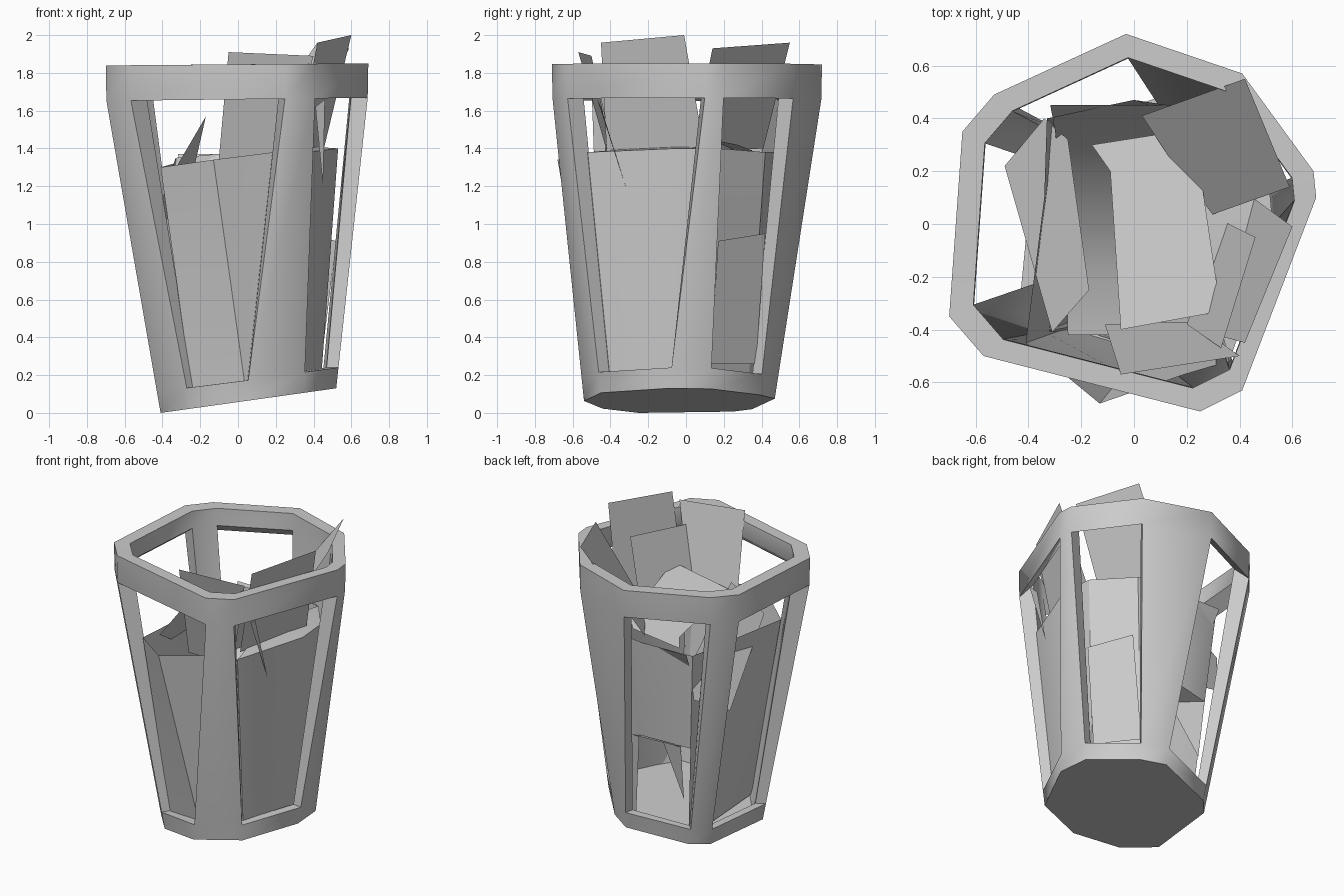
import bpy, bmesh, math
from mathutils import Vector

cube = bpy.data.objects.get("Cube")
if cube:
    bpy.data.objects.remove(cube, do_unlink=True)

grey = bpy.data.materials.new("plain grey")
grey.use_nodes = True
COLOUR = (0.6, 0.6, 0.6, 1)
grey.diffuse_color = COLOUR
grey.node_tree.nodes["Principled BSDF"].inputs["Base Color"].default_value = COLOUR


def finish(bm, name, smooth=None, recalc=True):
    if recalc:
        bmesh.ops.recalc_face_normals(bm, faces=bm.faces[:])
    mesh = bpy.data.meshes.new(name)
    bm.to_mesh(mesh)
    bm.free()
    mesh.materials.append(grey)
    obj = bpy.data.objects.new(name, mesh)
    bpy.context.collection.objects.link(obj)
    if smooth:
        bpy.ops.object.select_all(action='DESELECT')
        obj.select_set(True)
        bpy.context.view_layer.objects.active = obj
        bpy.ops.object.shade_smooth_by_angle(angle=math.radians(smooth))
    return obj


# Bin outline at the rim and at the foot, counter-clockwise from the front
RIM = [(.25, -.71), (.41, -.63), (.69, .10), (.68, .20), (.41, .57),
       (-.03, .72), (-.53, .49), (-.65, .35), (-.70, -.35), (-.57, -.50)]
FOOT = [(.04, -.54), (.35, -.45), (.52, -.09), (.50, .13), (.27, .39),
        (.13, .47), (-.27, .35), (-.36, .25), (-.41, -.25), (-.25, -.44)]
WINDOWS = {1, 3, 5, 7, 9}
N = len(RIM)
CENTRE = Vector((.03, 0))


def bin_ring(bm, level, inner):
    """Ring of vertices; level 0 foot, 1 sill, 2 window head, 3 rim."""
    ring = []
    for r, f in zip(RIM, FOOT):
        r, f = Vector(r), Vector(f)
        base = .14 * (f.x + .41)
        head = 1.66 + .012 * r.x
        z = (base, base + .11, head, 1.845 + .008 * r.x)[level]
        t = max(0, (z - base) / (head - base)) if level < 2 else 1
        p = f.lerp(r * .995, t) if level < 3 else r
        if inner:
            p = CENTRE + (p - CENTRE) * .875
            z += (.05, 0, .07, 0)[level]
        ring.append(bm.verts.new((p.x, p.y, z)))
    return ring


# Bin: double wall with five open windows, a rim and a sloping floor
bm = bmesh.new()
outer = [bin_ring(bm, k, False) for k in range(4)]
inner = [bin_ring(bm, k, True) for k in range(4)]
for i in range(N):
    j = (i + 1) % N
    for k in range(3):
        if k == 1 and i in WINDOWS:
            continue
        bm.faces.new((outer[k][i], outer[k][j], outer[k + 1][j], outer[k + 1][i]))
        bm.faces.new((inner[k][j], inner[k][i], inner[k + 1][i], inner[k + 1][j]))
    bm.faces.new((outer[3][i], outer[3][j], inner[3][j], inner[3][i]))
    if i in WINDOWS:
        bm.faces.new((outer[1][i], outer[1][j], inner[1][j], inner[1][i]))
        bm.faces.new((outer[2][j], outer[2][i], inner[2][i], inner[2][j]))
        for a in (i, j):
            bm.faces.new((outer[1][a], outer[2][a], inner[2][a], inner[1][a]))
bm.faces.new(outer[0][::-1])
bm.faces.new(inner[0])
finish(bm, "bin_frame", smooth=50)

# Paper lining the bin: tapering sheets, open at the lower back left
TOP = [(-.41, -.45, 1.30), (-.13, -.68, 1.34), (.19, -.57, 1.38), (.36, -.52, 1.38),
       (.53, -.05, 1.40), (.51, .17, 1.40), (.32, .42, 1.38), (.0, .47, 1.38),
       (-.33, .40, 1.35), (-.34, .10, 1.32)]
BASE = [(-.24, -.39), (.04, -.47), (.06, -.47), (.32, -.40),
        (.44, -.08), (.43, .11), (.22, .33), (.1, .40), (-.23, .30), (-.27, .1)]
OPEN_BELOW = {7}
RIGHT_FOLD = {3, 4, 5}
bm = bmesh.new()
top = [bm.verts.new(p) for p in TOP]
low = [bm.verts.new((x, y, .06 + .14 * (x + .41))) for x, y in BASE]
mid = [bm.verts.new(b.co.lerp(t.co, .47)) for b, t in zip(low, top)]
crown = bm.verts.new((.25, -.05, 1.42))
for i in range(len(top)):
    j = (i + 1) % len(top)
    bm.faces.new((mid[i], mid[j], top[j], top[i]))
    if i not in OPEN_BELOW:
        bm.faces.new((low[i], low[j], mid[j], mid[i]))
    if i in RIGHT_FOLD:
        bm.faces.new((top[i], top[j], crown))
finish(bm, "paper_lining", smooth=25)

# Curved sheet sagging from the back down to the front
PROFILE = [(.45, 1.37), (.36, 1.2), (.2, 1.0), (0, .84), (-.2, .74), (-.42, .7)]
bm = bmesh.new()
rows = [[bm.verts.new((x * (.55 + .3 * z), y, z)) for x in (-.33, .3)] for y, z in PROFILE]
for a, b in zip(rows, rows[1:]):
    bm.faces.new((a[0], b[0], b[1], a[1]))
finish(bm, "curved_sheet", smooth=60, recalc=False)

# Loose sheets standing and lying in the bin
SHEETS = {
    "right_sheet": [(.60, -.01, 2.0), (.42, -.45, 1.96), (.31, -.42, 1.38), (.45, .10, 1.38)],
    "inner_right_sheet": [(.46, -.05, 1.79), (.33, -.47, 1.75), (.20, -.38, 1.34), (.34, .01, 1.36)],
    "back_sheet": [(.59, .14, 1.93), (.42, .55, 1.96), (.03, .41, 1.40), (.28, .03, 1.38)],
    "front_sheet": [(.40, -.50, 1.89), (-.05, -.57, 1.91), (-.11, -.38, 1.25), (.22, -.37, 1.25)],
    "flat_sheet": [(-.16, .30, 1.32), (-.09, .20, 1.34), (-.05, -.40, 1.43), (.28, -.34, 1.53),
                   (.32, -.27, 1.53), (.24, .27, 1.42), (.16, .35, 1.39)],
    "left_sheet": [(-.34, .40, 1.05), (-.25, .32, 1.22), (-.17, -.25, 1.57),
                   (-.31, -.41, 1.33), (-.49, .22, .95)],
    "low_back_fold": [(.10, .46, .72), (-.24, .40, .70), (-.02, .20, .62)],
    "low_back_scrap": [(-.02, .30, .68), (-.24, .40, .70), (-.23, .35, .32)],
    "low_right_sheet": [(.52, .17, .91), (.36, .42, .95), (.25, .37, .26), (.44, .13, .26)],
    "front_corner_scrap": [(.46, -.47, 1.66), (.41, -.45, 1.62), (.45, -.32, 1.2)],
}
for name, points in SHEETS.items():
    bm = bmesh.new()
    face = bm.faces.new([bm.verts.new(p) for p in points])
    face.normal_update()
    if face.normal.z < 0:
        face.normal_flip()
    finish(bm, name, recalc=False)
